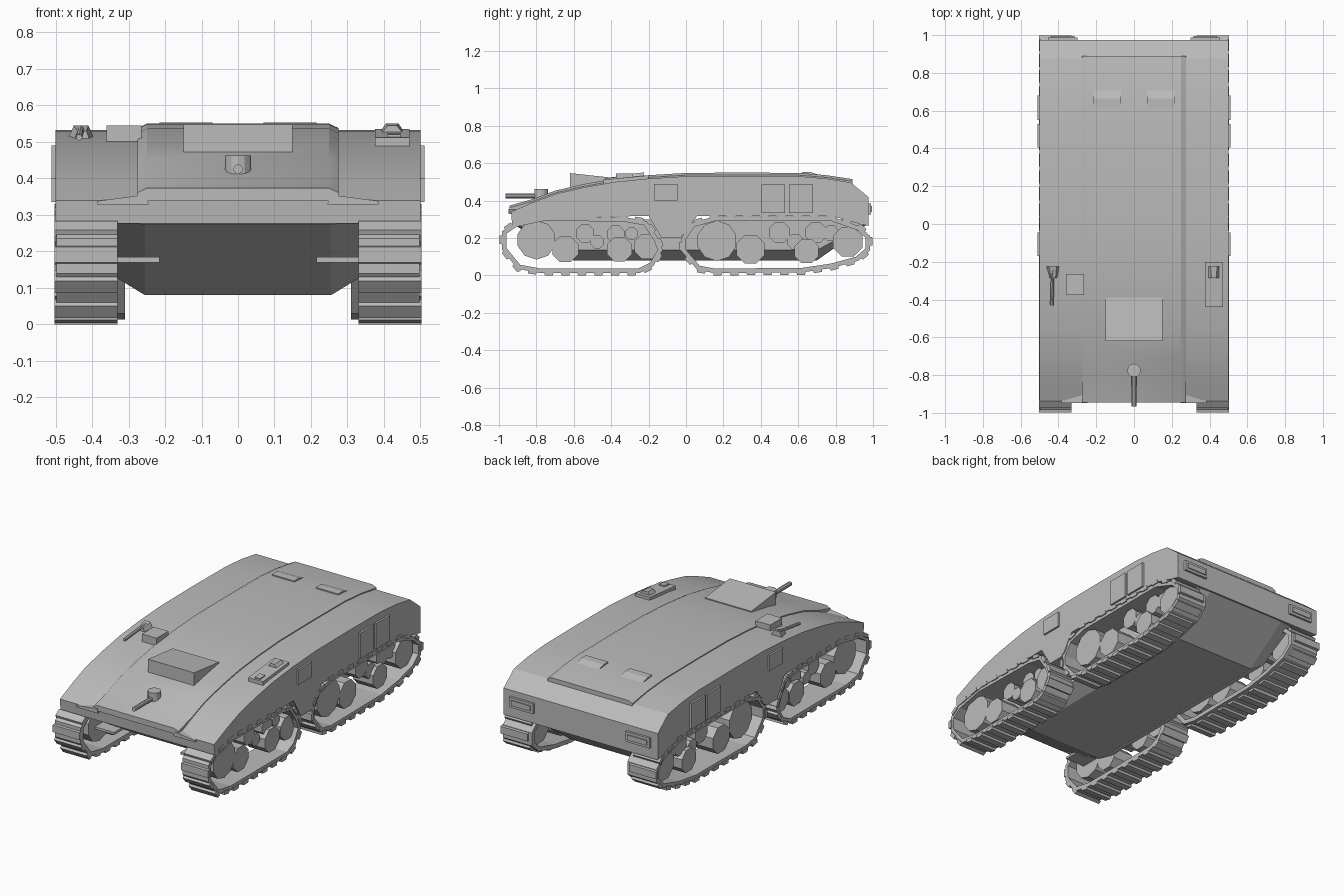
import bpy, bmesh, math
from mathutils import Vector

if "Cube" in bpy.data.objects:
    bpy.data.objects.remove(bpy.data.objects["Cube"])

grey = bpy.data.materials.new("armour_grey")
grey.diffuse_color = (0.5, 0.5, 0.5, 1)
grey.use_nodes = True
grey.node_tree.nodes["Principled BSDF"].inputs["Base Color"].default_value = grey.diffuse_color


def finish(name, bm, smooth=None):
    bmesh.ops.recalc_face_normals(bm, faces=bm.faces[:])
    me = bpy.data.meshes.new(name)
    bm.to_mesh(me)
    bm.free()
    me.materials.append(grey)
    if smooth:
        me.polygons.foreach_set("use_smooth", [True] * len(me.polygons))
        me.set_sharp_from_angle(angle=math.radians(smooth))
    ob = bpy.data.objects.new(name, me)
    bpy.context.collection.objects.link(ob)
    return ob


def loft(name, sections, smooth=None, closed=False):
    """Skin a list of closed cross-sections, capping the ends unless closed."""
    bm = bmesh.new()
    rings = [[bm.verts.new(p) for p in s] for s in sections]
    n = len(rings[0])
    pairs = list(zip(rings, rings[1:]))
    if closed:
        pairs.append((rings[-1], rings[0]))
    for a, b in pairs:
        for i in range(n):
            j = (i + 1) % n
            bm.faces.new((a[i], a[j], b[j], b[i]))
    if not closed:
        bm.faces.new(rings[0])
        bm.faces.new(rings[-1])
    return finish(name, bm, smooth)


def extrude_x(name, yz, x0, x1, smooth=None):
    return loft(name, [[(x, y, z) for y, z in yz] for x in (x0, x1)], smooth)


def box(name, x, y, z):
    return extrude_x(name, [(y[0], z[0]), (y[1], z[0]), (y[1], z[1]), (y[0], z[1])], *x)


def cylinder(name, a, b, r, sides, turn=0.0):
    a, b = Vector(a), Vector(b)
    q = (b - a).to_track_quat('Z', 'Y')
    ring = [q @ Vector((r * math.cos(t), r * math.sin(t), 0))
            for t in (turn + 2 * math.pi * i / sides for i in range(sides))]
    return loft(name, [[a + p for p in ring], [b + p for p in ring]])


# Upper hull: curved roof profile with arches over the tracks
roof = [(-.935, .34), (-.82, .39), (-.7, .435), (-.55, .47), (-.38, .5), (-.2, .518),
        (0, .53), (.3, .532), (.6, .53), (.75, .518), (.88, .497)]
belly = [(.975, .42), (.975, .265), (.93, .275), (.78, .318), (.06, .318), (-.03, .2),
         (-.13, .2), (-.2, .318), (-.72, .31), (-.93, .277)]
extrude_x("upper_hull", roof + belly, -.5, .5, 25)

# Raised centre roof panel with bevelled sides
loft("roof_panel", [[(-.275, y, z - .015), (-.275, y, z + .006), (-.25, y, z + .018),
                     (.25, y, z + .018), (.275, y, z + .006), (.275, y, z - .015)]
                    for y, z in [(-.945, .355)] + roof[1:-1] + [(.89, .497)]], 25)

# Lower hull tub with chamfered bottom edges and sloped ends
loft("lower_hull", [[(-.345, y, .3), (-.345, y, zc), (-.255, y, zb),
                     (.255, y, zb), (.345, y, zc), (.345, y, .3)]
                    for y, zb, zc in ((-.925, .275, .28), (-.6, .08, .135),
                                      (.7, .08, .135), (.965, .27, .28))])

# Roof fittings
extrude_x("vision_block", [(-.62, .45), (-.62, .547), (-.39, .522), (-.39, .48)], -.15, .15)
for s in (-1, 1):
    extrude_x("rear_hatch", [(.62, .52), (.62, .553), (.665, .553), (.72, .535), (.72, .51)],
              s * .07, s * .215)
cylinder("gun_mount", (0, -.775, .39), (0, -.775, .463), .036, 12)
cylinder("gun_barrel", (0, -.965, .425), (0, -.77, .425), .013, 10)
box("roof_box", (-.36, -.265), (-.375, -.265), (.49, .545))

# Shovel on the left of the roof
cylinder("tool_handle", (-.435, -.43, .512), (-.43, -.24, .535), .009, 8)
loft("tool_head", [[(-.47, -.225, .5), (-.39, -.225, .5), (-.41, -.225, .545), (-.45, -.225, .545)],
                   [(-.45, -.285, .5), (-.405, -.285, .5), (-.415, -.285, .53), (-.44, -.285, .53)]])

# Periscope on a base at the right of the roof
extrude_x("periscope_base", [(-.44, .48), (-.44, .512), (-.2, .535), (-.2, .5)], .375, .47)
loft("periscope", [[(.385, -.225, .52), (.46, -.225, .52), (.44, -.225, .55), (.405, -.225, .55)],
                   [(.39, -.285, .52), (.455, -.285, .52), (.435, -.285, .545), (.41, -.285, .545)]])
extrude_x("periscope_latch", [(-.43, .505), (-.43, .52), (-.385, .524), (-.385, .51)], .41, .445)

# Fittings on both sides and both ends
for s in (-1, 1):
    for y0, y1, z0, z1 in ((-.17, -.045, .4, .49), (.405, .53, .335, .485), (.55, .68, .335, .485)):
        box("side_panel", (s * .49, s * .511), (y0, y1), (z0, z1))
    loft("front_lamp_plate", [[(s * .245, y, .328), (s * .385, y, .328),
                               (s * .385, y, .338), (s * .25, y, .356)] for y in (-.948, -.9)])
    box("tow_bracket", (s * .215, s * .34), (-.84, -.7), (.17, .184))
    box("rear_lamp", (s * .3, s * .455), (.96, .988), (.325, .385))
    box("rear_lamp_lens", (s * .315, s * .44), (.98, .994), (.34, .37))


def inset(loop, d):
    """Offset a closed counter-clockwise outline inward."""
    out = []
    for i, p in enumerate(loop):
        a = (p - loop[i - 1]).normalized()
        b = (loop[(i + 1) % len(loop)] - p).normalized()
        na, nb = Vector((-a.y, a.x)), Vector((-b.y, b.x))
        out.append(p + (na + nb) * (d / (1 + na.dot(nb))))
    return out


def track(prefix, outline, x_in, s):
    loop = [Vector(p) for p in outline]
    inner = inset(loop, .024)
    # Belt
    loft(prefix + "_track_belt", [[(s * x_in, o.x, o.y), (s * .497, o.x, o.y),
                                   (s * .497, i.x, i.y), (s * x_in, i.x, i.y)]
                                  for o, i in zip(loop, inner)], closed=True)
    # Raised cleats spaced evenly round the belt
    seg = [(loop[i], loop[(i + 1) % len(loop)]) for i in range(len(loop))]
    total = sum((b - a).length for a, b in seg)
    count = round(total / .088)
    bm = bmesh.new()
    for k in range(count):
        d = total * (k + .5) / count
        for a, b in seg:
            if d <= (b - a).length:
                break
            d -= (b - a).length
        t = (b - a).normalized()
        n = Vector((t.y, -t.x))
        c = a + t * d
        quad = [c - t * .026 - n * .008, c + t * .026 - n * .008,
                c + t * .021 + n * .013, c - t * .021 + n * .013]
        lo, hi = [[bm.verts.new((s * x, p.x, p.y)) for p in quad] for x in (.33, .503)]
        bm.faces.new(lo)
        bm.faces.new(hi)
        for i in range(4):
            j = (i + 1) % 4
            bm.faces.new((lo[i], lo[j], hi[j], hi[i]))
    finish(prefix + "_track_cleats", bm)


# Track outlines (y, z), counter-clockwise seen from +x
front_outline = [(-.985, .235), (-.985, .14), (-.9, .035), (-.78, .013), (-.25, .013),
                 (-.175, .05), (-.125, .135), (-.15, .2), (-.21, .29), (-.32, .31),
                 (-.75, .318), (-.915, .283)]
rear_outline = [(-.025, .2), (-.025, .13), (.06, .03), (.15, .013), (.62, .016), (.78, .04),
                (.92, .078), (.985, .135), (.985, .21), (.93, .262), (.78, .315),
                (.15, .315), (.03, .28)]

# Wheels: (y, z, radius, sides)
front_wheels = [(-.8, .19, .105, 10), (-.645, .14, .075, 8), (-.54, .225, .052, 8),
                (-.475, .18, .038, 8), (-.375, .22, .05, 8), (-.355, .14, .072, 8),
                (-.29, .225, .035, 8), (-.21, .155, .072, 8)]
rear_wheels = [(.165, .185, .108, 10), (.345, .14, .082, 8), (.5, .23, .06, 8),
               (.585, .18, .045, 8), (.695, .23, .06, 8), (.645, .13, .07, 8),
               (.775, .225, .045, 8), (.865, .18, .085, 8)]

for s in (-1, 1):
    track("front", front_outline, .33, s)
    track("rear", rear_outline, .31, s)
    for y, z, r, sides in front_wheels + rear_wheels:
        reach = .47 if r > .065 else .45
        cylinder("road_wheel", (s * .34, y, z), (s * reach, y, z), r, sides, math.pi / sides)
